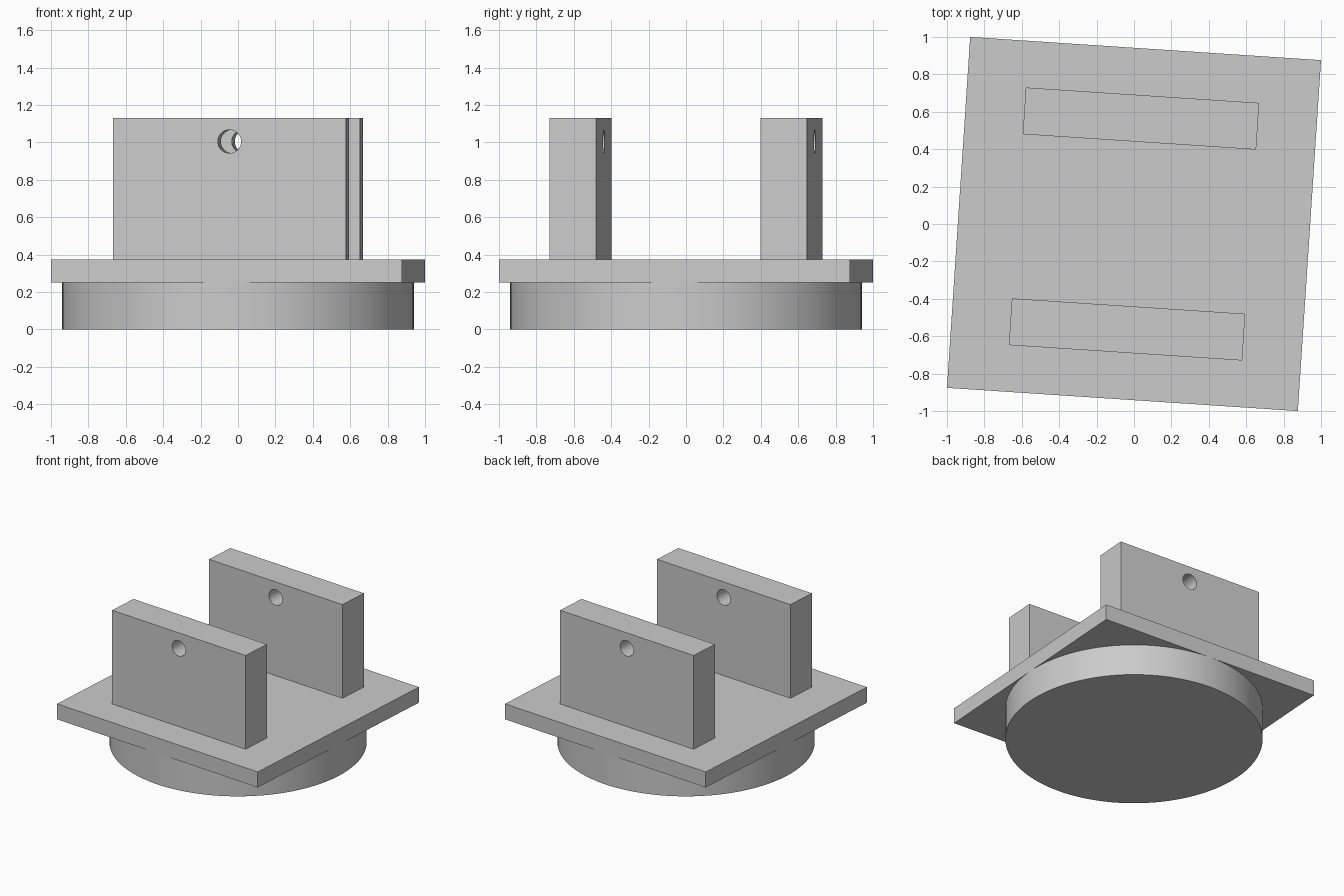
import bpy
import math
from mathutils import Matrix

if "Cube" in bpy.data.objects:
    bpy.data.objects.remove(bpy.data.objects["Cube"])

TURN = Matrix.Rotation(math.radians(-3.78), 4, "Z")
HALF = 0.94          # half side of the plate, also the disc radius
DISC_TOP, PLATE_TOP, WALL_TOP = 0.25, 0.375, 1.13

grey = bpy.data.materials.new("light grey")
grey.use_nodes = True
grey.diffuse_color = (0.6, 0.6, 0.6, 1)
grey.node_tree.nodes["Principled BSDF"].inputs["Base Color"].default_value = (0.6, 0.6, 0.6, 1)


def finish(name):
    """Name the new part, colour it and turn it with the whole model."""
    obj = bpy.context.object
    obj.name = name
    obj.data.materials.append(grey)
    bpy.context.view_layer.update()
    obj.matrix_world = TURN @ obj.matrix_world
    bpy.ops.object.transform_apply(location=False, rotation=False, scale=True)
    return obj


def box(name, size, y, bottom):
    bpy.ops.mesh.primitive_cube_add(size=1, location=(0, y, bottom + size[2] / 2))
    bpy.context.object.scale = size
    return finish(name)


def cylinder(name, radius, depth, location, tilt=0):
    bpy.ops.mesh.primitive_cylinder_add(vertices=96, radius=radius, depth=depth,
                                        location=location, rotation=(tilt, 0, 0))
    return finish(name)


# Round base and square plate
cylinder("base_disc", HALF, DISC_TOP, (0, 0, DISC_TOP / 2))
bpy.ops.object.shade_smooth_by_angle()
box("square_plate", (2 * HALF, 2 * HALF, PLATE_TOP - DISC_TOP), 0, DISC_TOP)

# Pin hole cutter running through both walls
cutter = cylinder("pin_hole_cutter", 0.0625, 2, (0, 0, 1.005), math.pi / 2)
cutter.hide_render = True

# Two upright walls, each drilled near the top
for name, y in (("front_wall", -0.565), ("back_wall", 0.565)):
    wall = box(name, (1.25, 0.25, WALL_TOP - PLATE_TOP), y, PLATE_TOP)
    cut = wall.modifiers.new("pin_hole", "BOOLEAN")
    cut.object = cutter
    cut.solver = "EXACT"
    bpy.ops.object.modifier_apply(modifier=cut.name)
    bpy.ops.object.shade_smooth_by_angle()

bpy.data.objects.remove(cutter)
